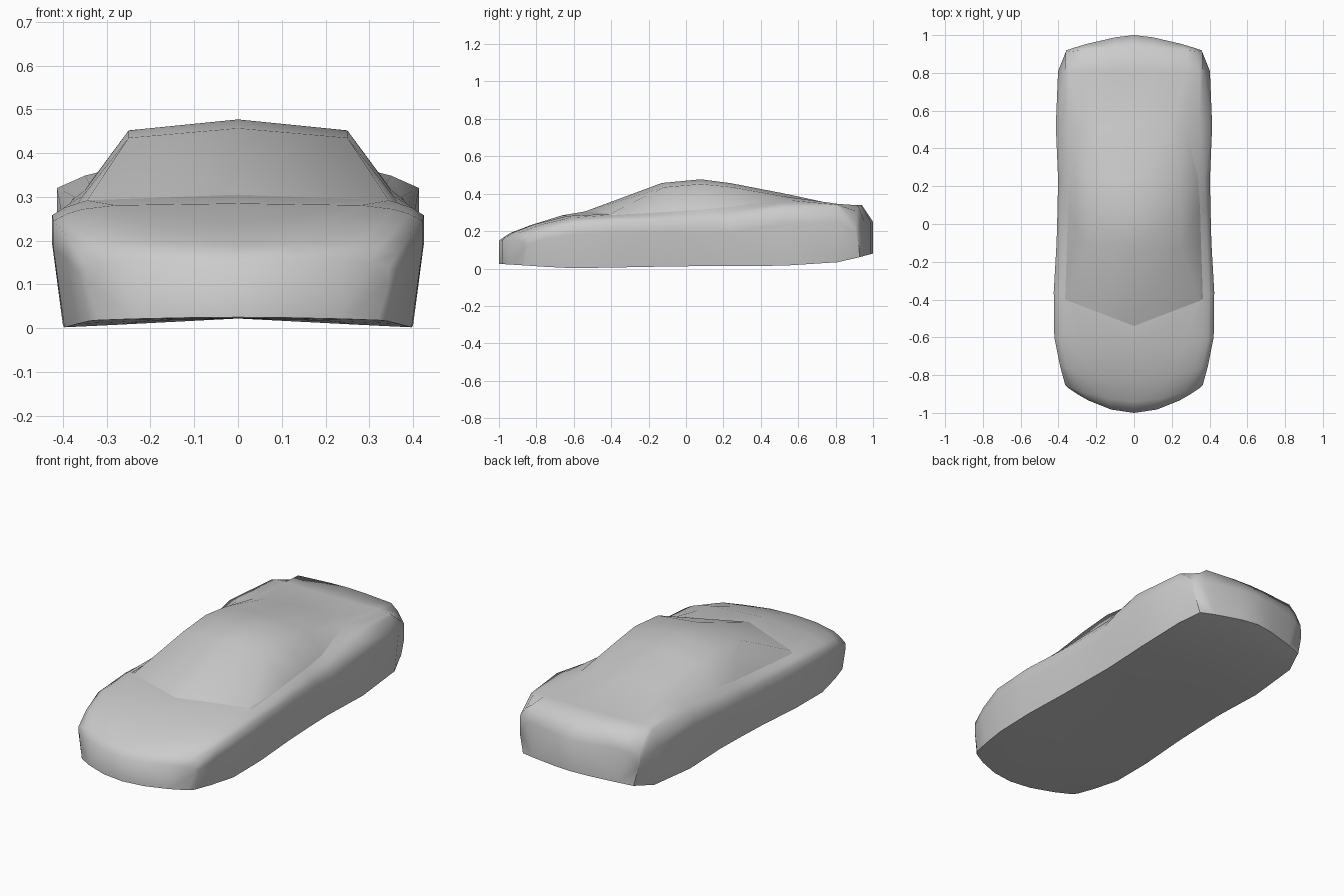
import bpy, bmesh

if "Cube" in bpy.data.objects:
    bpy.data.objects.remove(bpy.data.objects["Cube"])

# stations: centre y, edge setback, half width, shoulder z, glass base x z, roof edge x z, centre z
STATIONS = [
    (-1.00, .13, .345, .140, .24, .155, .12, .152, .15),
    (-.94, .09, .365, .170, .27, .192, .14, .192, .19),
    (-.83, .08, .392, .21, .32, .235, .20, .237, .232),
    (-.66, .06, .422, .245, .355, .272, .28, .281, .285),
    (-.54, .18, .425, .258, .365, .286, .345, .292, .305),
    (-.13, .03, .41, .258, .355, .302, .25, .435, .457),
    (.08, 0, .405, .257, .35, .315, .25, .452, .477),
    (.24, 0, .402, .256, .34, .330, .245, .436, .456),
    (.52, 0, .414, .32, .27, .368, .20, .386, .402),
    (.81, 0, .402, .334, .28, .346, .12, .340, .34),
    (.94, -.03, .362, .255, .28, .338, .10, .340, .34),
    (1.00, -.08, .358, .215, .25, .25, .10, .250, .25),
]
FLOOR = [(-1.0, .025), (-.65, .001), (0, .012), (.55, .015), (.83, .035), (1.0, .08)]


def floor_z(x, y):
    for (y0, z0), (y1, z1) in zip(FLOOR, FLOOR[1:]):
        if y <= y1:
            edge = z0 + (z1 - z0) * (y - y0) / (y1 - y0)
            return edge + max(0, .022 - edge) * (1 - x / .4)
    return FLOOR[-1][1]


def half_ring(bm, s):
    yc, bow, w, zc, xd, zd, xe, ze, zf = s
    power = 1.9 if yc < -.6 else 1.5
    inset = .035 if .7 < yc < .9 else 0     # rear fender tops lean inward
    # from the top centre, over the side, to the bottom centre
    pts = [(0, zf), (xe, ze), (xd, zd), (w * .55 + xd * .45, zc * .4 + zd * .6),
           (w - inset, zc), (w, zc * .75), (w - .025, None),
           (min(xd, w - .06), None), (min(xe, w - .09), None), (0, None)]
    ring = []
    for x, z in pts:
        y = yc + bow * (x / w) ** power
        ring.append(bm.verts.new((x, y, floor_z(x, y) if z is None else z)))
    return ring


# half body shell lofted through the stations
bm = bmesh.new()
rings = [half_ring(bm, s) for s in STATIONS]
for a, b in zip(rings, rings[1:]):
    for i in range(9):
        bm.faces.new((a[i], a[i + 1], b[i + 1], b[i]))

# nose and tail closing faces
for r in (rings[0], rings[-1]):
    bm.faces.new((r[0], r[1], r[8], r[9]))
    bm.faces.new((r[1], r[2], r[7], r[8]))
    bm.faces.new((r[2], r[3], r[4], r[5], r[6], r[7]))

# crisp cabin outline: windscreen base and glass base
outline = rings[4][:3] + [r[2] for r in rings[5:9]]
for v0, v1 in zip(outline, outline[1:]):
    bm.edges.get((v0, v1)).smooth = False

bmesh.ops.recalc_face_normals(bm, faces=bm.faces)
roof = max(bm.faces, key=lambda f: f.calc_center_median().z)
if roof.normal.z < 0:
    bmesh.ops.reverse_faces(bm, faces=bm.faces)

mesh = bpy.data.meshes.new("car_body")
bm.to_mesh(mesh)
bm.free()
body = bpy.data.objects.new("car_body", mesh)
bpy.context.collection.objects.link(body)

# smooth panels, mirrored across the centre line
bpy.context.view_layer.objects.active = body
body.select_set(True)
m = body.modifiers.new("mirror", 'MIRROR')
m.merge_threshold = .0005
bpy.ops.object.modifier_apply(modifier="mirror")
bpy.ops.object.shade_smooth_by_angle(angle=1.1, keep_sharp_edges=True)
